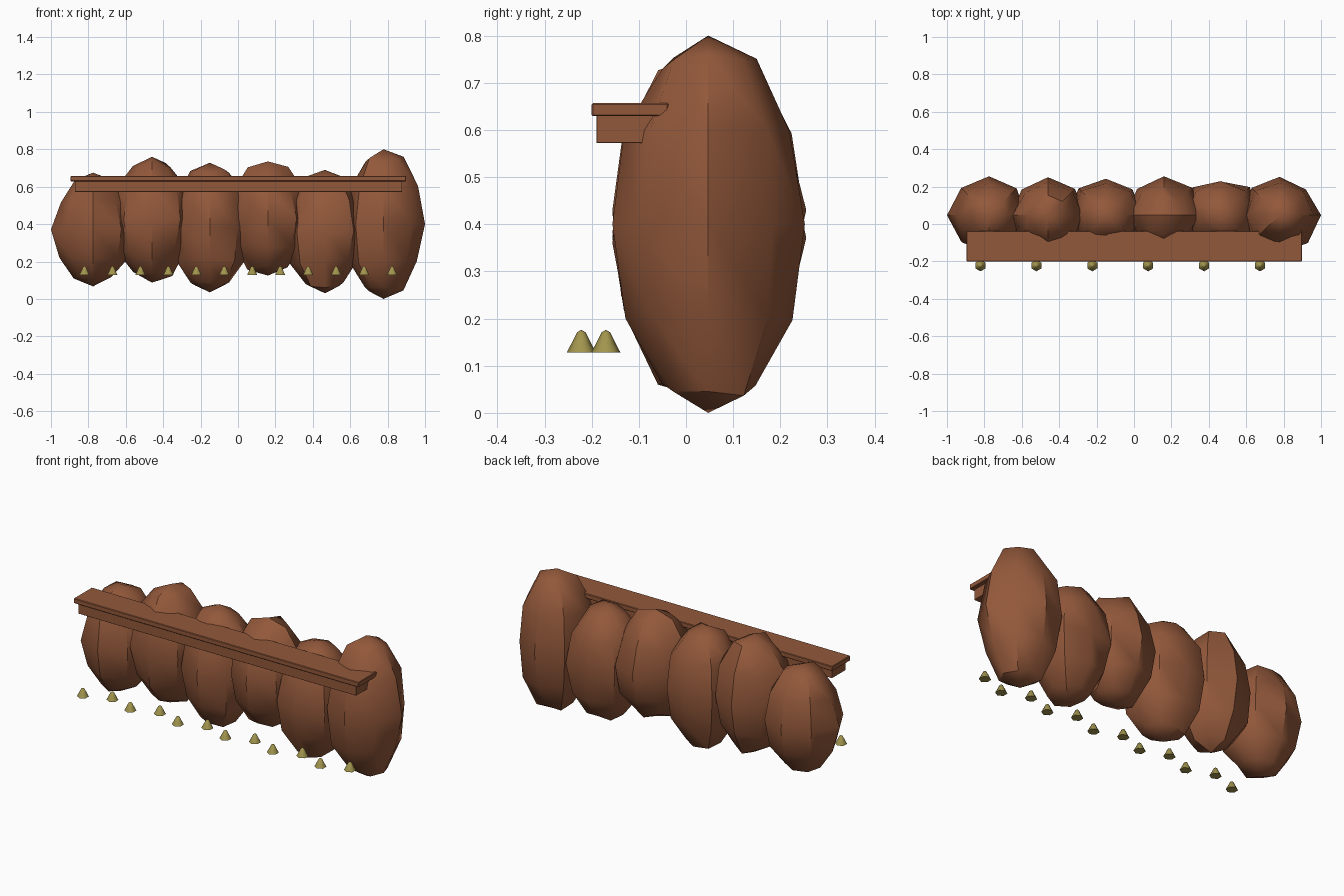
import bpy, bmesh, math, random
from mathutils import Matrix, Vector

if "Cube" in bpy.data.objects:
    bpy.data.objects.remove(bpy.data.objects["Cube"])

random.seed(11)


def material(name, rgb):
    m = bpy.data.materials.new(name)
    m.diffuse_color = (*rgb, 1)
    m.use_nodes = True
    m.node_tree.nodes["Principled BSDF"].inputs["Base Color"].default_value = m.diffuse_color
    return m


BROWN = material("reddish brown", (0.29, 0.098, 0.043))
OLIVE = material("olive yellow", (0.36, 0.30, 0.075))


def finish(bm, name, mat, angle):
    bmesh.ops.recalc_face_normals(bm, faces=bm.faces)
    me = bpy.data.meshes.new(name)
    bm.to_mesh(me)
    bm.free()
    ob = bpy.data.objects.new(name, me)
    me.materials.append(mat)
    bpy.context.collection.objects.link(ob)
    bpy.ops.object.select_all(action='DESELECT')
    ob.select_set(True)
    bpy.context.view_layer.objects.active = ob
    bpy.ops.object.shade_smooth_by_angle(angle=math.radians(angle))
    return ob


# Row of six lumpy eight-sided boulders: x centre, bottom, top, left/right/back radius
rocks = [(-0.775, 0.067, 0.675, 0.225, 0.20, 0.208),
         (-0.46, 0.087, 0.76, 0.20, 0.20, 0.203),
         (-0.15, 0.035, 0.728, 0.20, 0.20, 0.195),
         (0.16, 0.125, 0.735, 0.20, 0.20, 0.208),
         (0.465, 0.03, 0.69, 0.20, 0.20, 0.18),
         (0.778, 0.0, 0.80, 0.20, 0.222, 0.205)]
for i, (cx, lo, hi, left, right, back) in enumerate(rocks):
    bm = bmesh.new()
    bmesh.ops.create_uvsphere(bm, u_segments=8, v_segments=6, radius=1)
    for v in bm.verts:
        c = v.co.copy()
        # poles and the outermost equator points keep the outline, the rest is roughened
        fixed = abs(c.z) > 0.99 or max(abs(c.x), abs(c.y)) > 0.99
        if not fixed:
            c *= random.uniform(0.95, 1.05)
        # ends of the row come to a point at the equator only
        side = left if c.x < 0 else right
        rx = side if fixed else 0.208
        ry = back if c.y > 0 and fixed else 0.203
        v.co = Vector((cx + c.x * rx, 0.047 + c.y * ry,
                       (lo + hi) / 2 + c.z * (hi - lo) / 2))
    finish(bm, f"boulder_{i + 1}", BROWN, 42)


# Two-layer ledge along the front, with softened edges
def board(name, x, y, z, bevel):
    bm = bmesh.new()
    size = [b - a for a, b in (x, y, z)]
    mid = [(a + b) / 2 for a, b in (x, y, z)]
    bmesh.ops.create_cube(bm, size=1, matrix=Matrix.Translation(mid) @ Matrix.Diagonal((*size, 1)))
    bmesh.ops.bevel(bm, geom=bm.edges[:], offset=bevel, segments=1, affect='EDGES')
    finish(bm, name, BROWN, 30)


board("ledge_top", (-0.895, 0.899), (-0.20, -0.037), (0.629, 0.657), 0.003)
board("ledge_support", (-0.872, 0.877), (-0.19, -0.068), (0.572, 0.631), 0.001)

# Staggered row of twelve small six-sided studs with blunt tips
for i in range(12):
    x, y = -0.821 + 0.1495 * i, (-0.222 if i % 2 == 0 else -0.170)
    bm = bmesh.new()
    rings = []
    for r, z in ((0.031, 0.128), (0.021, 0.147), (0.009, 0.171)):
        rings.append([bm.verts.new((x + r * math.sin(k * math.pi / 3),
                                    y + r * math.cos(k * math.pi / 3), z)) for k in range(6)])
    tip = bm.verts.new((x, y, 0.176))
    bm.faces.new(rings[0])
    for k in range(6):
        n = (k + 1) % 6
        for a, b in zip(rings, rings[1:]):
            bm.faces.new((a[k], a[n], b[n], b[k]))
        bm.faces.new((rings[-1][k], rings[-1][n], tip))
    finish(bm, f"stud_{i + 1}", OLIVE, 65)
